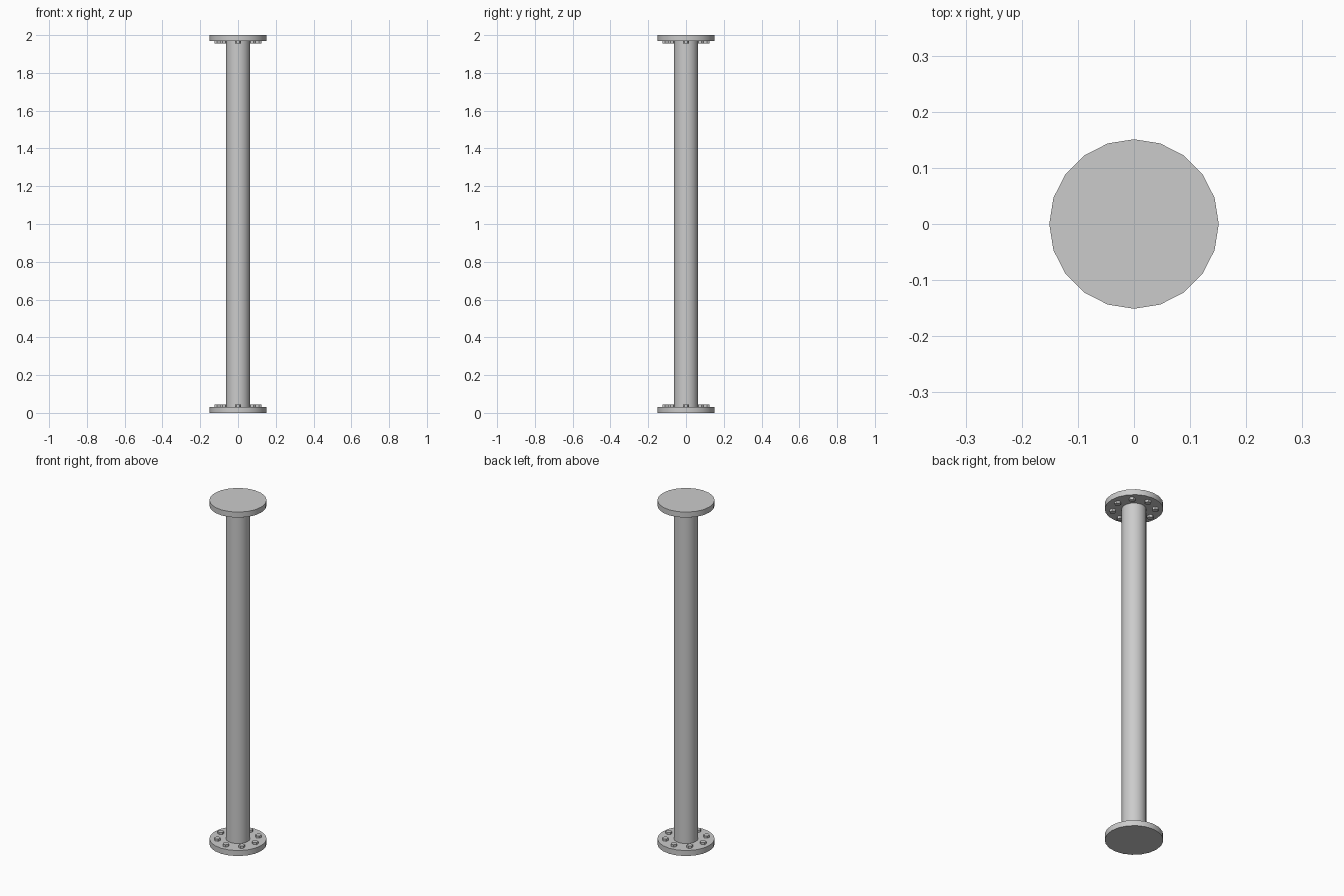
import bpy
from math import cos, sin, pi

if "Cube" in bpy.data.objects:
    bpy.data.objects.remove(bpy.data.objects["Cube"])


def cylinder(name, radius, z0, z1, sides, x=0.0, y=0.0, smooth=True):
    # 'z0' and 'z1' are the bottom and top heights
    bpy.ops.mesh.primitive_cylinder_add(
        vertices=sides, radius=radius, depth=z1 - z0,
        location=(x, y, (z0 + z1) / 2))
    obj = bpy.context.object
    obj.name = name
    if smooth:
        bpy.ops.object.shade_smooth_by_angle()
    return obj


FLANGE = 0.032
BOLT_H = 0.013
BOLT_RING = 0.11

# Pipe
cylinder("pipe", 0.064, FLANGE, 2 - FLANGE, 20)

# End flanges, each with a ring of hex bolt heads on its inner face
for end, z0, z1, b0, b1 in (
        ("bottom", 0, FLANGE, FLANGE, FLANGE + BOLT_H),
        ("top", 2 - FLANGE, 2, 2 - FLANGE - BOLT_H, 2 - FLANGE)):
    cylinder(end + "_flange", 0.151, z0, z1, 20)
    for i in range(8):
        a = i * pi / 4
        bolt = cylinder(f"{end}_bolt_{i + 1}", 0.017, b0, b1, 6,
                        BOLT_RING * cos(a), BOLT_RING * sin(a), smooth=False)
        bolt.rotation_euler.z = a
